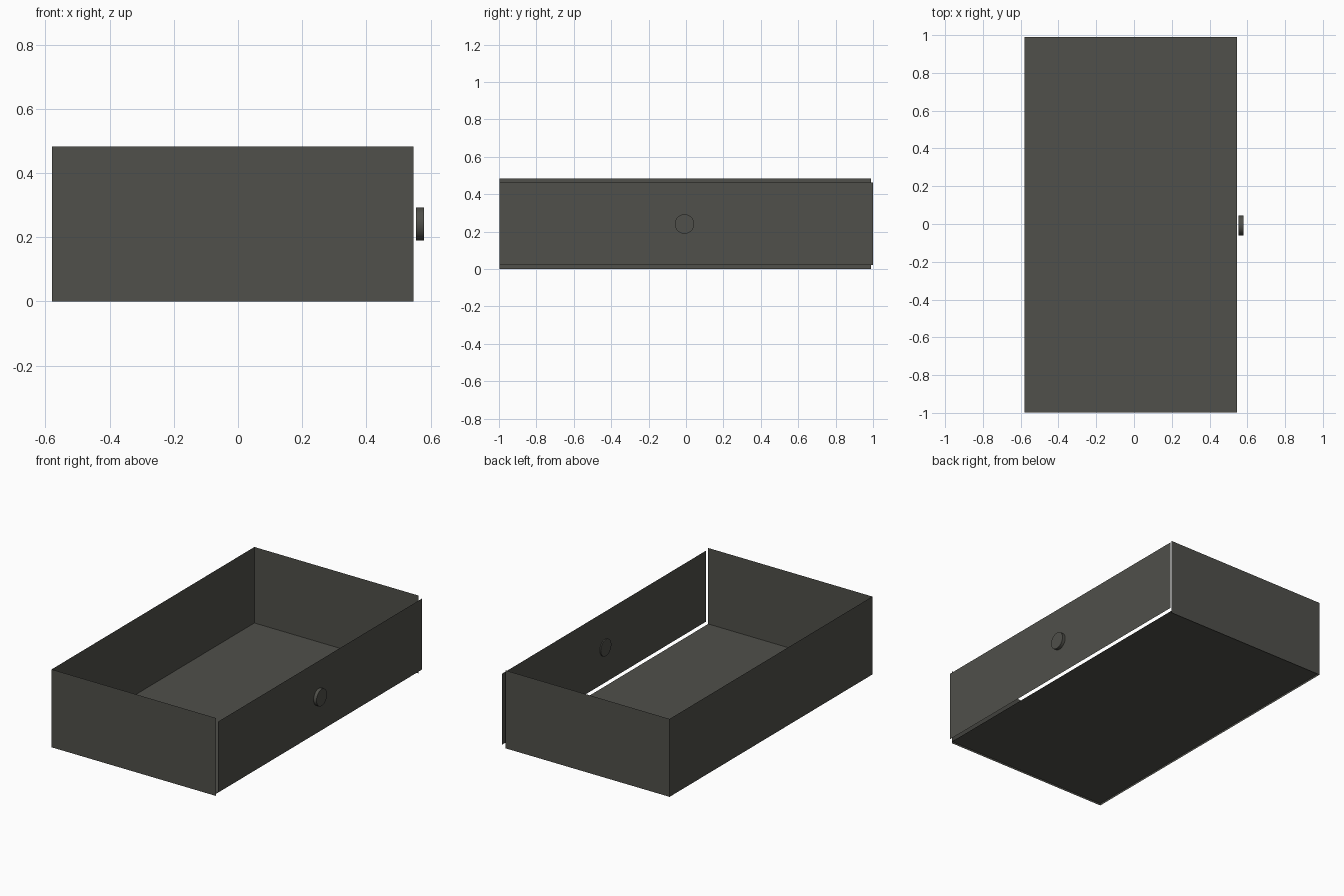
import bpy, bmesh, math
from mathutils import Matrix

if "Cube" in bpy.data.objects:
    bpy.data.objects.remove(bpy.data.objects["Cube"])

# one dark olive grey for everything
grey = bpy.data.materials.new("dark_grey")
grey.diffuse_color = (0.08, 0.08, 0.069, 1)
grey.use_nodes = True
grey.node_tree.nodes["Principled BSDF"].inputs["Base Color"].default_value = grey.diffuse_color

X0, X1 = -0.58, 0.546
Y0, Y1 = -0.997, 0.989
H = 0.483


def add_object(name, bm):
    mesh = bpy.data.meshes.new(name)
    bm.to_mesh(mesh)
    bm.free()
    mesh.materials.append(grey)
    obj = bpy.data.objects.new(name, mesh)
    bpy.context.collection.objects.link(obj)
    return obj


def sheet(name, corners):
    bm = bmesh.new()
    bm.faces.new([bm.verts.new(c) for c in corners])
    return add_object(name, bm)


def upright(name, a, b, z0, z1):
    """Vertical sheet between two plan points."""
    return sheet(name, [(*a, z0), (*b, z0), (*b, z1), (*a, z1)])


# drawer floor, slightly above the lower edges of the walls
F = 0.012
sheet("floor", [(X0, Y0, F), (X1, Y0, F), (X1, Y1, F), (X0, Y1, F)])

# three thin walls
upright("front_wall", (X0, Y0), (X1, Y0), 0, H)
upright("back_wall", (X1, Y1), (X0, Y1), 0, H)
upright("left_wall", (X0, Y1), (X0, Y0), 0, H)

# separate drawer face, standing just clear of the walls
upright("drawer_face", (0.56, -0.998), (0.56, 1.0), 0.023, 0.463)

# round knob through the drawer face
bm = bmesh.new()
place = Matrix.Translation((0.567, -0.008, 0.241)) @ Matrix.Rotation(math.pi / 2, 4, 'Y')
bmesh.ops.create_cone(bm, cap_ends=True, segments=32, radius1=0.052,
                      radius2=0.052, depth=0.026, matrix=place)
knob = add_object("knob", bm)
bpy.context.view_layer.objects.active = knob
knob.select_set(True)
bpy.ops.object.shade_smooth_by_angle()
